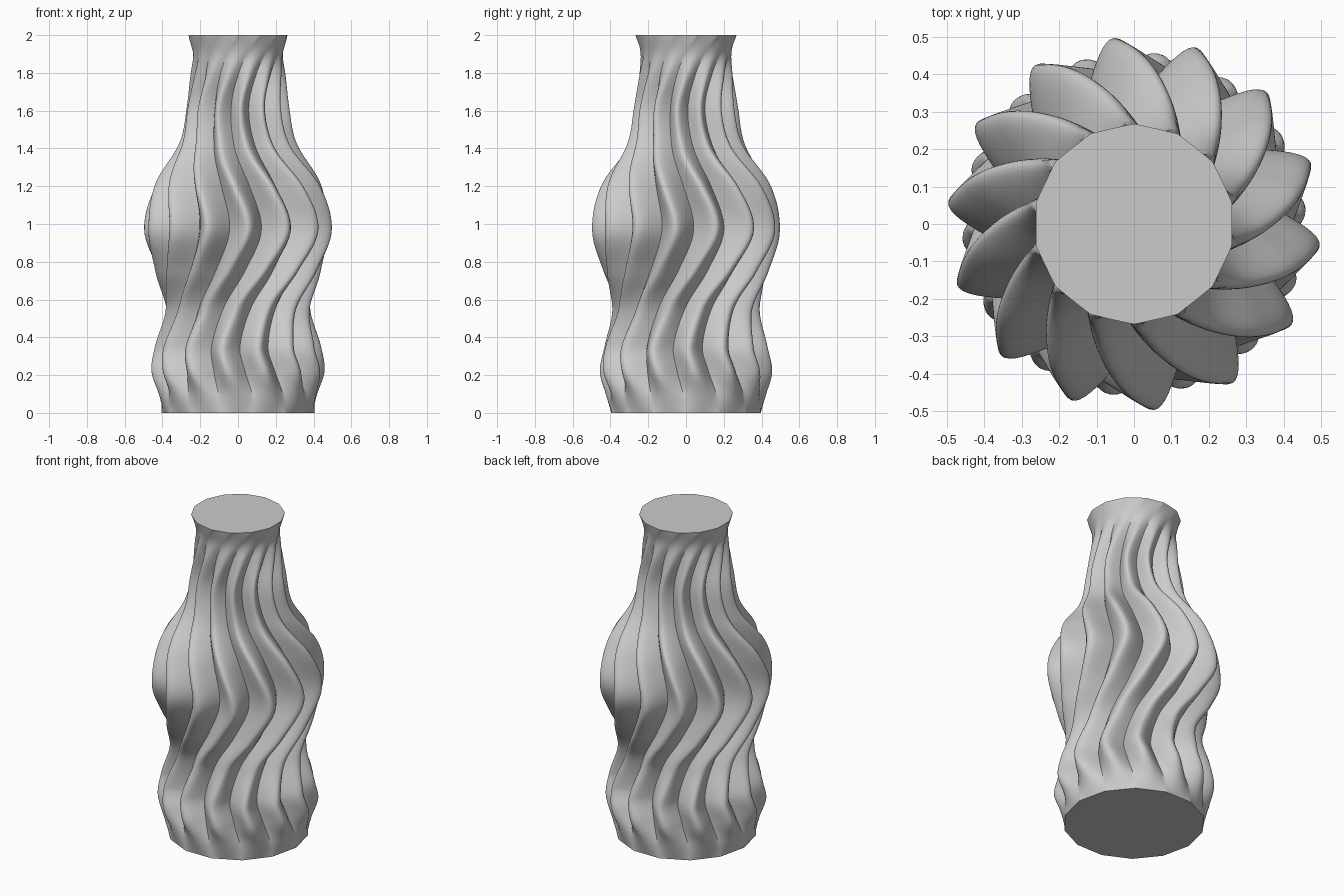
import bpy, bmesh, math
from mathutils import Vector

cube = bpy.data.objects.get("Cube")
if cube:
    bpy.data.objects.remove(cube)

LOBES, SEGS, STEPS = 14, 16, 9
STEP = math.tau / LOBES

# Profile keys: height, ridge radius, valley radius, twist in degrees
KEYS = [
    (0, .395, .405, -12.9),
    (.1, .425, .4, -15),
    (.22, .46, .375, -20),
    (.35, .44, .345, -24),
    (.55, .39, .325, -14),
    (.75, .44, .35, 6),
    (.97, .5, .38, 19),
    (1.2, .45, .335, 10.5),
    (1.42, .315, .25, -5),
    (1.62, .275, .21, -10),
    (1.8, .25, .22, 1),
    (1.9, .24, .235, 12),
    (2, .262, .268, 25.7),
]


def slope(i):
    """Tangent of every profile value with respect to height."""
    a, b = KEYS[max(i - 1, 0)], KEYS[min(i + 1, len(KEYS) - 1)]
    return [(q - p) / (b[0] - a[0]) for p, q in zip(a, b)]


def profile():
    """Smooth Hermite interpolation through the keys."""
    rows = []
    for i in range(len(KEYS) - 1):
        a, b, ma, mb = KEYS[i], KEYS[i + 1], slope(i), slope(i + 1)
        dz = b[0] - a[0]
        for s in range(STEPS):
            t = s / STEPS
            ease = t * t * (3 - 2 * t)
            ta, tb = t * (1 - t) ** 2 * dz, t * t * (t - 1) * dz
            rows.append([p + (q - p) * ease + u * ta + v * tb
                         for p, q, u, v in zip(a, b, ma, mb)])
    return rows + [list(KEYS[-1])]


def section(z, ridge, valley, twist):
    """Ring of arcs bulging out of a regular polygon."""
    bulge = max(ridge - valley * math.cos(STEP / 2), 0)
    points = []
    for k in range(LOBES):
        start = math.radians(twist) - math.pi / 2 + k * STEP
        a = Vector((math.cos(start), math.sin(start), 0)) * valley
        b = Vector((math.cos(start + STEP), math.sin(start + STEP), 0)) * valley
        out = (a + b).normalized()
        for s in range(SEGS):
            t = s / SEGS
            p = a.lerp(b, t) + out * bulge * math.sin(math.pi * t)
            points.append((p.x, p.y, z))
    return points


# Clay colour
clay = bpy.data.materials.new("grey_clay")
clay.use_nodes = True
clay.diffuse_color = (.6, .6, .6, 1)
clay.node_tree.nodes["Principled BSDF"].inputs["Base Color"].default_value = (.6, .6, .6, 1)

# Twisted fluted body with closed top and bottom
bm = bmesh.new()
rings = [[bm.verts.new(p) for p in section(*row)] for row in profile()]
for low, high in zip(rings, rings[1:]):
    for i in range(len(low)):
        j = (i + 1) % len(low)
        bm.faces.new((low[i], low[j], high[j], high[i]))
bm.faces.new(rings[0][::-1])
bm.faces.new(rings[-1])
mesh = bpy.data.meshes.new("twisted_vase")
bm.to_mesh(mesh)
bm.free()
mesh.materials.append(clay)
vase = bpy.data.objects.new("twisted_vase", mesh)
bpy.context.collection.objects.link(vase)

# Smooth lobes, sharp valleys and rims
bpy.ops.object.select_all(action="DESELECT")
vase.select_set(True)
bpy.context.view_layer.objects.active = vase
bpy.ops.object.shade_smooth_by_angle(angle=math.radians(35))
